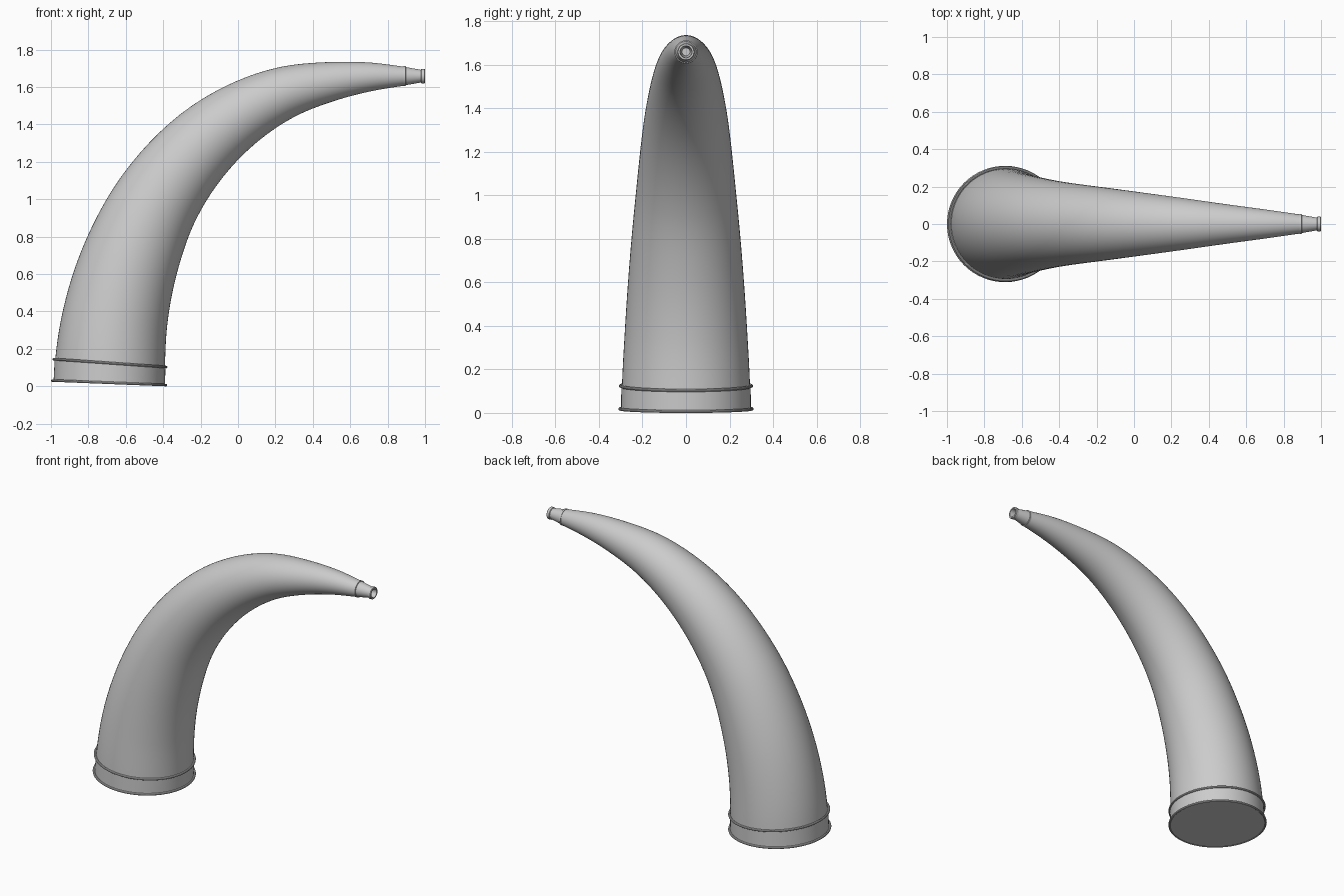
import bpy, bmesh, math
from mathutils import Vector

if "Cube" in bpy.data.objects:
    bpy.data.objects.remove(bpy.data.objects["Cube"])

SIDES = 64


def loft(name, rings, cap_start=False, cap_end=False):
    """Skin circular sections; each ring is (x, z, angle from vertical, radius)."""
    bm = bmesh.new()
    loops = []
    for x, z, ang, r in rings:
        side = Vector((math.cos(ang), 0, -math.sin(ang)))
        loop = []
        for i in range(SIDES):
            a = 2 * math.pi * i / SIDES
            p = Vector((x, 0, z)) + side * (r * math.cos(a))
            p.y = r * math.sin(a)
            loop.append(bm.verts.new(p))
        loops.append(loop)
    for a, b in zip(loops, loops[1:]):
        for i in range(SIDES):
            j = (i + 1) % SIDES
            bm.faces.new((a[i], a[j], b[j], b[i]))
    if cap_start:
        bm.faces.new(loops[0][::-1])
    if cap_end:
        bm.faces.new(loops[-1])
    bmesh.ops.recalc_face_normals(bm, faces=bm.faces)
    me = bpy.data.meshes.new(name)
    bm.to_mesh(me)
    bm.free()
    ob = bpy.data.objects.new(name, me)
    bpy.context.collection.objects.link(ob)
    smooth(ob)
    return ob


def smooth(ob):
    bpy.ops.object.select_all(action='DESELECT')
    ob.select_set(True)
    bpy.context.view_layer.objects.active = ob
    bpy.ops.object.shade_smooth_by_angle(angle=math.radians(35))


def rim(name, x, z, ang, major, minor):
    bpy.ops.mesh.primitive_torus_add(major_segments=SIDES, minor_segments=10,
                                     major_radius=major, minor_radius=minor,
                                     location=(x, 0, z), rotation=(0, ang, 0))
    ob = bpy.context.object
    ob.name = name
    smooth(ob)


# Horn centre line: x, z, radius
KEYS = [Vector(k) for k in (
    (-0.684, 0.12, 0.294), (-0.655, 0.375, 0.281), (-0.56, 0.72, 0.257),
    (-0.415, 1.02, 0.229), (-0.085, 1.385, 0.185), (0.25, 1.57, 0.140),
    (0.52, 1.633, 0.102), (0.72, 1.655, 0.075), (0.893, 1.658, 0.050))]


def sample(steps=8):
    """Smooth curve through the keys with chord-length tangents."""
    t = [0.0]
    for a, b in zip(KEYS, KEYS[1:]):
        t.append(t[-1] + (b - a).length)
    n = len(KEYS)
    slope = [(KEYS[i + 1] - KEYS[i]) / (t[i + 1] - t[i]) for i in range(n - 1)]
    m = [Vector((0.06, 1, -0.03))]
    for i in range(1, n - 1):
        h0, h1 = t[i] - t[i - 1], t[i + 1] - t[i]
        m.append((slope[i - 1] * h1 + slope[i] * h0) / (h0 + h1))
    m.append(slope[-1])
    rings = []
    for i in range(n - 1):
        h = t[i + 1] - t[i]
        for s in range(steps + (i == n - 2)):
            u = s / steps
            p = (KEYS[i] * (2*u**3 - 3*u**2 + 1) + m[i] * h * (u**3 - 2*u**2 + u)
                 + KEYS[i + 1] * (3*u**2 - 2*u**3) + m[i + 1] * h * (u**3 - u**2))
            d = m[i].lerp(m[i + 1], u)
            rings.append((p.x, p.y, math.atan2(d.x, d.y), p.z))
    return rings


# Curved tapering body
loft("horn_body", sample())

# Closed collar and two raised rims at the wide end
loft("base_collar", [(-0.689, 0.014, 0.04, 0.305), (-0.688, 0.02, 0.04, 0.298),
                     (-0.684, 0.124, 0.07, 0.297), (-0.684, 0.126, 0.07, 0.288)],
     cap_start=True)
rim("base_rim", -0.689, 0.0185, 0.04, 0.304, 0.007)
rim("collar_rim", -0.685, 0.124, 0.07, 0.301, 0.007)

# Hollow mouthpiece at the narrow end: x, radius
profile = [(0.884, 0.046), (0.885, 0.053), (0.896, 0.053), (0.898, 0.048),
           (0.978, 0.034), (0.981, 0.039), (0.997, 0.039), (1.0, 0.036),
           (1.0, 0.028), (0.985, 0.025), (0.91, 0.018)]
loft("mouthpiece", [(x, 1.658, math.pi / 2, r) for x, r in profile], cap_end=True)
